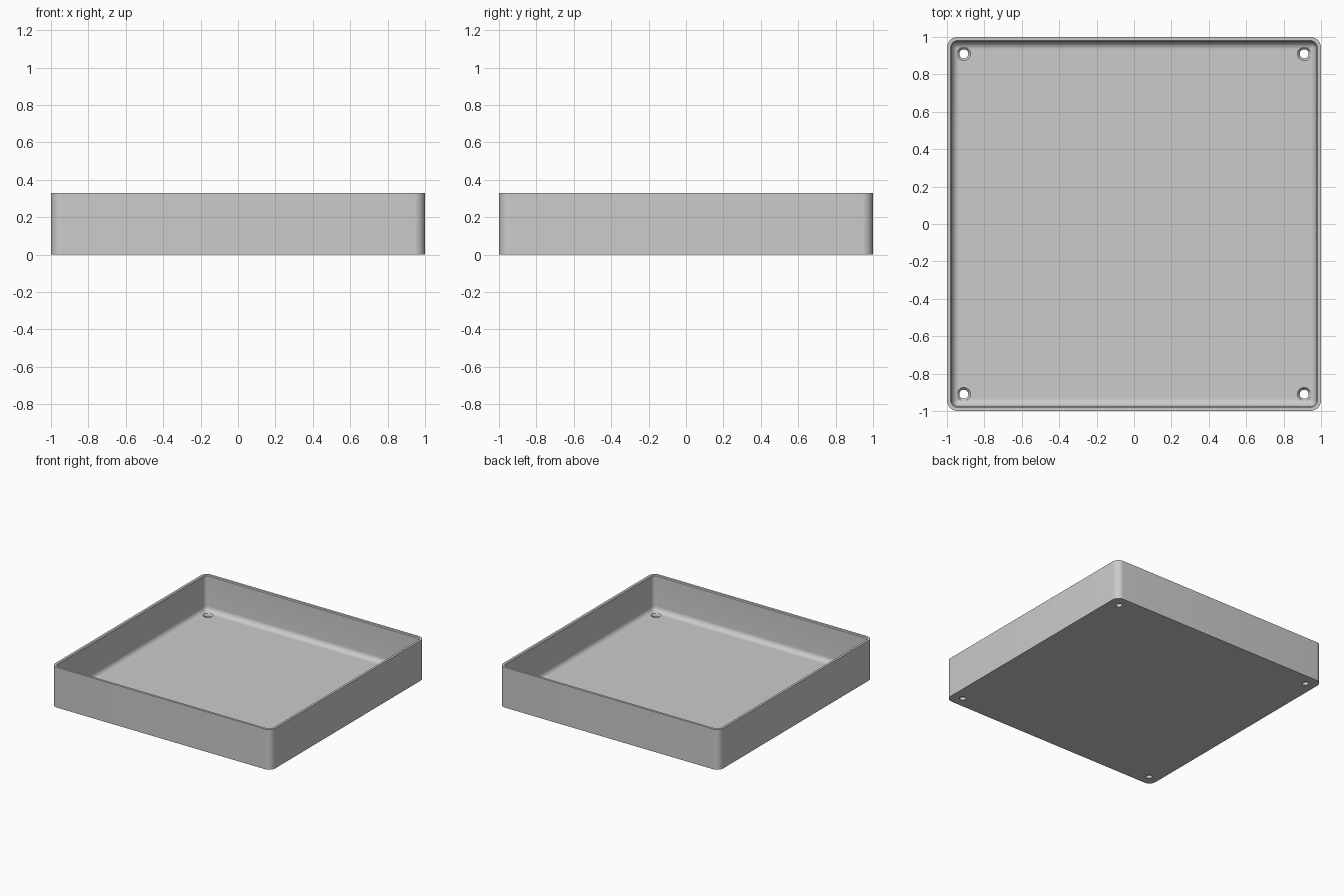
import bpy, bmesh, math

cube = bpy.data.objects.get("Cube")
if cube:
    bpy.data.objects.remove(cube, do_unlink=True)

HEIGHT, WALL, FLOOR = 0.33, 0.025, 0.037
CORNER, FILLET, RIM = 0.058, 0.042, 0.006
HOLE_AT = 0.91

grey = bpy.data.materials.new("light grey plastic")
grey.use_nodes = True
colour = (0.6, 0.6, 0.6, 1)
grey.diffuse_color = colour
grey.node_tree.nodes["Principled BSDF"].inputs["Base Color"].default_value = colour


def make_object(name, bm):
    bmesh.ops.recalc_face_normals(bm, faces=bm.faces)
    mesh = bpy.data.meshes.new(name)
    bm.to_mesh(mesh)
    bm.free()
    mesh.materials.append(grey)
    obj = bpy.data.objects.new(name, mesh)
    bpy.context.collection.objects.link(obj)
    return obj


def rounded_square(bm, inset, z, steps=10):
    """Ring of vertices; the corner radius shrinks as the ring moves inward."""
    r = max(CORNER - inset, 0.004)
    c = 1 - inset - r
    ring = []
    for quarter, (sx, sy) in enumerate(((1, 1), (-1, 1), (-1, -1), (1, -1))):
        for i in range(steps + 1):
            a = (quarter + i / steps) * math.pi / 2
            ring.append(bm.verts.new((sx * c + r * math.cos(a), sy * c + r * math.sin(a), z)))
    return ring


def circle(bm, x, y, radius, z, count=32):
    turn = math.tau / count
    return [bm.verts.new((x + radius * math.cos(i * turn), y + radius * math.sin(i * turn), z))
            for i in range(count)]


def loft(bm, rings):
    for a, b in zip(rings, rings[1:]):
        for i in range(len(a)):
            j = (i + 1) % len(a)
            bm.faces.new((a[i], a[j], b[j], b[i]))
    bm.faces.new(rings[0][::-1])
    bm.faces.new(rings[-1])


# Tray: outer wall, rim, inner wall and filleted floor in one profile
profile = [(0, 0), (0, HEIGHT), (WALL - RIM, HEIGHT), (WALL, HEIGHT - RIM)]
for i in range(9):
    a = i / 8 * math.pi / 2
    profile.append((WALL + FILLET * (1 - math.cos(a)), FLOOR + FILLET * (1 - math.sin(a))))
bm = bmesh.new()
loft(bm, [rounded_square(bm, inset, z) for inset, z in profile])
tray = make_object("tray", bm)

# Countersunk screw holes in the four floor corners
bm = bmesh.new()
for sx in (-1, 1):
    for sy in (-1, 1):
        loft(bm, [circle(bm, sx * HOLE_AT, sy * HOLE_AT, r, z) for r, z in
                  ((0.024, -0.05), (0.024, FLOOR - 0.014), (0.036, FLOOR), (0.036, FLOOR + 0.05))])
cutter = make_object("screw_hole_cutter", bm)
cutter.hide_render = True
cutter.hide_viewport = True

cut = tray.modifiers.new("screw holes", 'BOOLEAN')
cut.operation = 'DIFFERENCE'
cut.solver = 'EXACT'
cut.object = cutter

# Bake the holes in, then shade smooth with sharp edges kept
bpy.context.view_layer.update()
depsgraph = bpy.context.evaluated_depsgraph_get()
finished = bpy.data.meshes.new_from_object(tray.evaluated_get(depsgraph))
tray.modifiers.clear()
tray.data = finished
bpy.data.objects.remove(cutter, do_unlink=True)
bpy.ops.object.select_all(action='DESELECT')
tray.select_set(True)
bpy.context.view_layer.objects.active = tray
bpy.ops.object.shade_smooth_by_angle(angle=math.radians(30))
